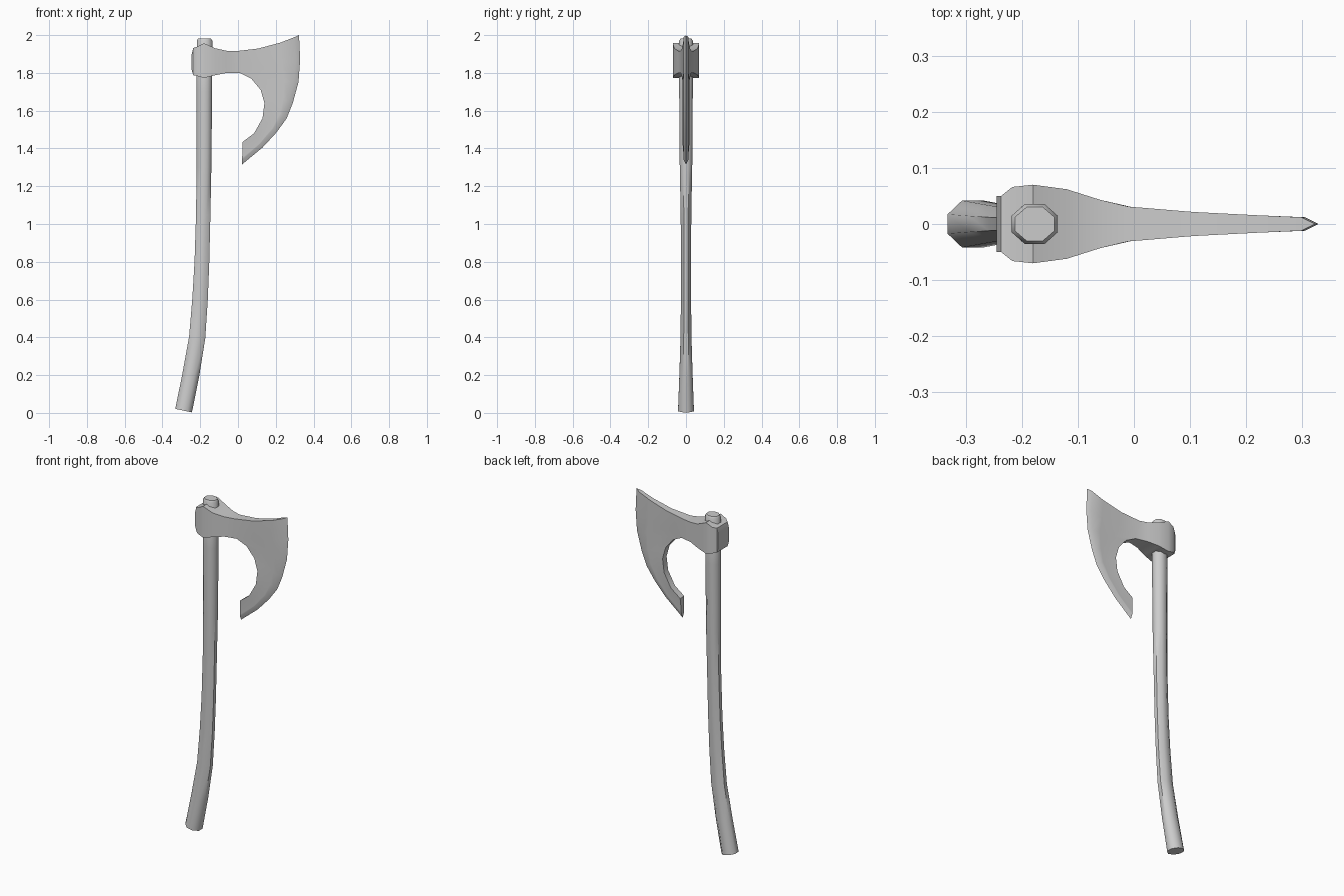
import bpy, bmesh, math
from mathutils import Vector

if "Cube" in bpy.data.objects:
    bpy.data.objects.remove(bpy.data.objects["Cube"])


def finish(bm, name, angle):
    bmesh.ops.remove_doubles(bm, verts=bm.verts, dist=0.0005)
    bmesh.ops.recalc_face_normals(bm, faces=bm.faces)
    me = bpy.data.meshes.new(name)
    bm.to_mesh(me)
    bm.free()
    ob = bpy.data.objects.new(name, me)
    bpy.context.collection.objects.link(ob)
    bpy.ops.object.select_all(action='DESELECT')
    bpy.context.view_layer.objects.active = ob
    ob.select_set(True)
    bpy.ops.object.shade_smooth_by_angle(angle=math.radians(angle))


# Handle: eight-sided loft along a curved path (x, z, x radius, y radius)
path = [(-.288, .012, .045, .042), (-.250, .20, .045, .035), (-.216, .40, .043, .029),
        (-.201, .60, .041, .027), (-.191, .80, .039, .027), (-.184, 1.05, .038, .028),
        (-.180, 1.30, .039, .033), (-.178, 1.70, .041, .036), (-.177, 1.97, .041, .036),
        (-.177, 1.981, .035, .030)]
bm = bmesh.new()
rings = []
for i, (x, z, rx, ry) in enumerate(path):
    a, b = path[max(i - 1, 0)], path[min(i + 1, len(path) - 1)]
    t = Vector((b[0] - a[0], 0, b[1] - a[1])).normalized()
    side = Vector((t.z, 0, -t.x))
    ring = []
    for k in range(8):
        ang = math.radians(22.5 + 45 * k)
        k8 = 1 / math.cos(math.radians(22.5))
        p = Vector((x, 0, z)) + side * rx * k8 * math.cos(ang)
        p.y = ry * k8 * math.sin(ang)
        ring.append(bm.verts.new(p))
    rings.append(ring)
for r0, r1 in zip(rings, rings[1:]):
    for k in range(8):
        n = (k + 1) % 8
        bm.faces.new((r0[k], r0[n], r1[n], r1[k]))
bm.faces.new(rings[0])
bm.faces.new(rings[-1])
finish(bm, "handle", 50)

# Axe head: eye and neck stations (x, top z, bottom z, half thickness)
neck = [(-.245, 1.90, 1.815, .05), (-.237, 1.932, 1.788, .05), (-.217, 1.938, 1.784, .066),
        (-.180, 1.957, 1.773, .07), (-.120, 1.930, 1.788, .062), (-.060, 1.917, 1.800, .043)]
# Blade: inner curve (x, z, half thickness) paired with the cutting edge (x, z)
inner = [(-.01, 1.915, .031), (.01, 1.80, .027), (.07, 1.77, .02), (.12, 1.71, .019),
         (.14, 1.64, .019), (.13, 1.56, .019), (.085, 1.48, .019), (.025, 1.435, .019)]
edge = [(.323, 2.0), (.329, 1.87), (.32, 1.75), (.29, 1.64),
        (.258, 1.56), (.204, 1.485), (.13, 1.405), (.021, 1.315)]

grids = [[[(x, t, y), (x, b, y)] for x, t, b, y in neck]
         + [[inner[0], inner[1]]]]
blade = []
for i, ((x, z, y), (ex, ez)) in enumerate(zip(inner, edge)):
    bevel = 1 - .025 / math.hypot(ex - x, ez - z)
    row = []
    for f in (0, .35, .7, bevel, 1):
        sag = .07 * f * (1 - f) if i == 0 else 0
        half = 0 if f == 1 else y + (.012 - y) * min(1, f / bevel) ** .7
        row.append((x + (ex - x) * f, z + (ez - z) * f - sag, half))
    blade.append(row)
grids.append(blade)

# Both cheeks, welded along the cutting edge
bm = bmesh.new()
twin = {}
for g in grids:
    pairs = {}
    for r, row in enumerate(g):
        for c, p in enumerate(row):
            key = (round(p[0], 4), round(p[1], 4))
            if key not in twin:
                front = bm.verts.new((p[0], -p[2], p[1]))
                back = bm.verts.new((p[0], p[2], p[1])) if p[2] else front
                twin[key] = (front, back)
            pairs[r, c] = twin[key]
    for r in range(len(g) - 1):
        for c in range(len(g[0]) - 1):
            quad = [pairs[r, c], pairs[r, c + 1], pairs[r + 1, c + 1], pairs[r + 1, c]]
            for s in (0, 1):
                bm.faces.new([q[s] for q in quad])

# Walls closing the outline between the cheeks
other = {f: b for f, b in twin.values()}
rim = [e for e in bm.edges if e.is_boundary and e.verts[0] in other and e.verts[1] in other]
for e in rim:
    a, b = e.verts
    loop = [a, b, other[b], other[a]]
    loop = list(dict.fromkeys(loop))
    if len(loop) > 2:
        bm.faces.new(loop)
finish(bm, "axe_head", 35)
